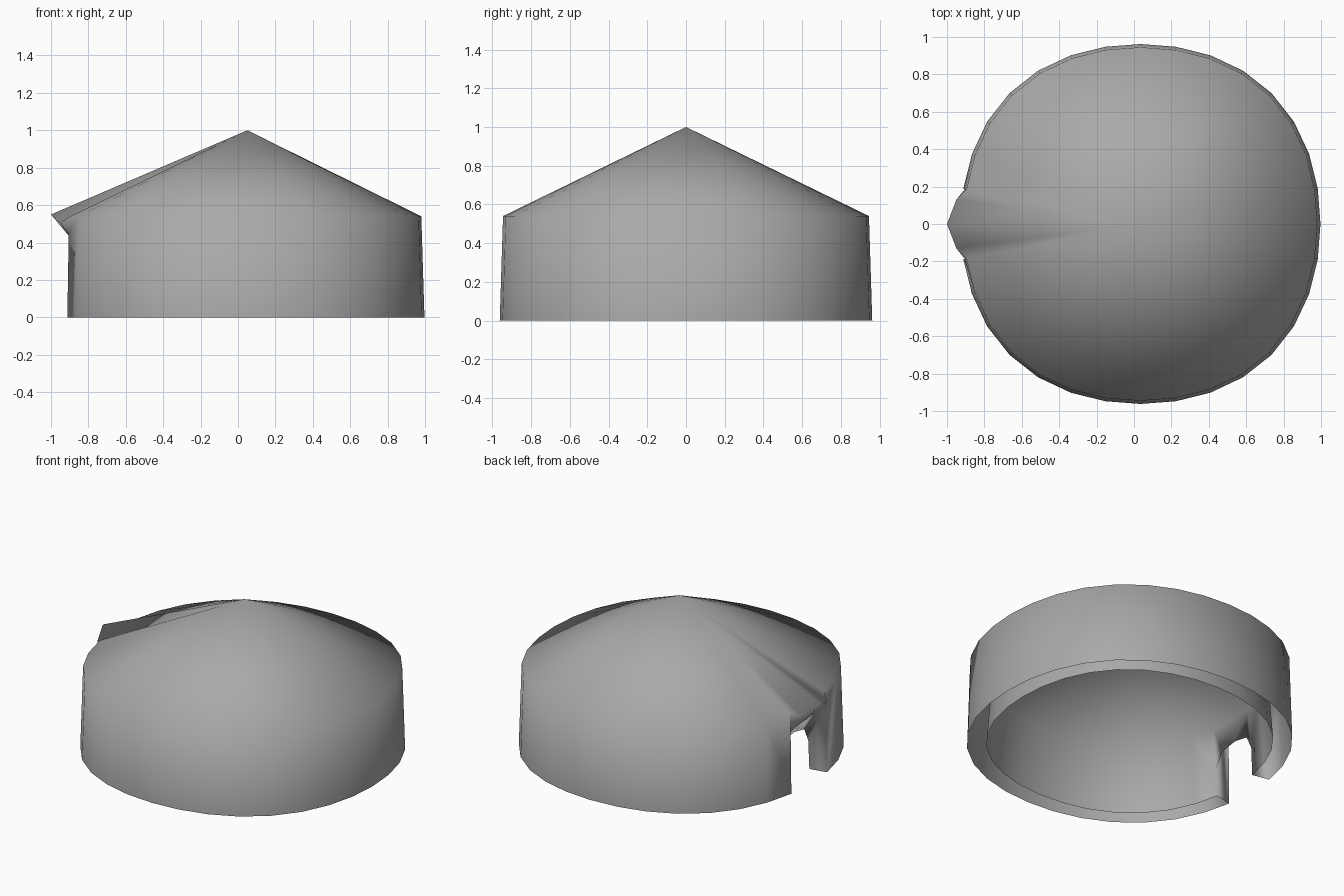
import bpy, bmesh
from math import radians, sin, cos

cube = bpy.data.objects.get("Cube")
if cube:
    bpy.data.objects.remove(cube)

SIDES = 32
DOOR = 15          # ring corner where the doorway begins
CENTRE = 0.035
BULGE = 0.028      # the plan is slightly squared, fuller on the diagonals

mat = bpy.data.materials.new("grey_canvas")
mat.use_nodes = True
colour = (0.4, 0.4, 0.4, 1)
mat.diffuse_color = colour
mat.node_tree.nodes["Principled BSDF"].inputs["Base Color"].default_value = colour

bm = bmesh.new()


def vert(x, y, z):
    return bm.verts.new((x, y, z))


def half_ring(radius, z, count):
    ring = []
    for i in range(count):
        a = radians(360 / SIDES) * i
        r = radius + BULGE * sin(2 * a) ** 2
        ring.append(vert(CENTRE + r * cos(a), r * sin(a), z))
    return ring


def shell(foot, head, peak, jamb_top):
    """Wall and cone roof up to the doorway; the last wall panel carries the jamb."""
    for i in range(DOOR):
        panel = [foot[i], foot[i + 1], head[i + 1], head[i]]
        if i == DOOR - 1:
            panel.insert(2, jamb_top)
        bm.faces.new(panel)
        bm.faces.new([head[i], head[i + 1], peak])


# Outer wall, roof and pointed door canopy
foot = half_ring(0.962, 0, DOOR + 1)
head = half_ring(0.945, 0.54, DOOR + 1)
peak = vert(0.05, 0, 1)
jamb = vert(-0.905, 0.186, 0.45)
eave = vert(-0.95, 0.13, 0.505)
tip = vert(-1, 0, 0.55)
shell(foot, head, peak, jamb)
for tri in ([head[DOOR], eave, peak], [eave, tip, peak], [head[DOOR], jamb, eave]):
    bm.faces.new(tri)

# Inner lining with a low arch over the doorway, open to the wall cavity below
in_foot = half_ring(0.845, 0, DOOR + 1)
in_head = half_ring(0.81, 0.45, DOOR + 2)
in_peak = vert(0.05, 0, 0.87)
in_jamb = vert(-0.79, 0.165, 0.19)
in_shoulder = vert(-0.795, 0.115, 0.285)
in_crown = vert(-0.80, 0, 0.31)
shell(in_foot, in_head, in_peak, in_jamb)
bm.faces.new([in_jamb, in_shoulder, in_crown, in_head[DOOR + 1], in_head[DOOR]])
bm.faces.new([in_head[DOOR], in_head[DOOR + 1], in_peak])

# Doorway reveal joining the two skins
outer = [foot[DOOR], jamb, eave, tip]
inner = [in_foot[DOOR], in_jamb, in_shoulder, in_crown]
for i in range(3):
    bm.faces.new([outer[i], outer[i + 1], inner[i + 1], inner[i]])

# Mirror the half across y and weld the seam
copy = bmesh.ops.duplicate(bm, geom=bm.verts[:] + bm.edges[:] + bm.faces[:])["geom"]
for v in copy:
    if isinstance(v, bmesh.types.BMVert):
        v.co.y *= -1
bmesh.ops.remove_doubles(bm, verts=bm.verts[:], dist=0.0005)
bmesh.ops.recalc_face_normals(bm, faces=bm.faces[:])
for face in bm.faces:
    face.smooth = True

mesh = bpy.data.meshes.new("round_tent")
bm.to_mesh(mesh)
bm.free()
mesh.materials.append(mat)
tent = bpy.data.objects.new("round_tent", mesh)
bpy.context.collection.objects.link(tent)
